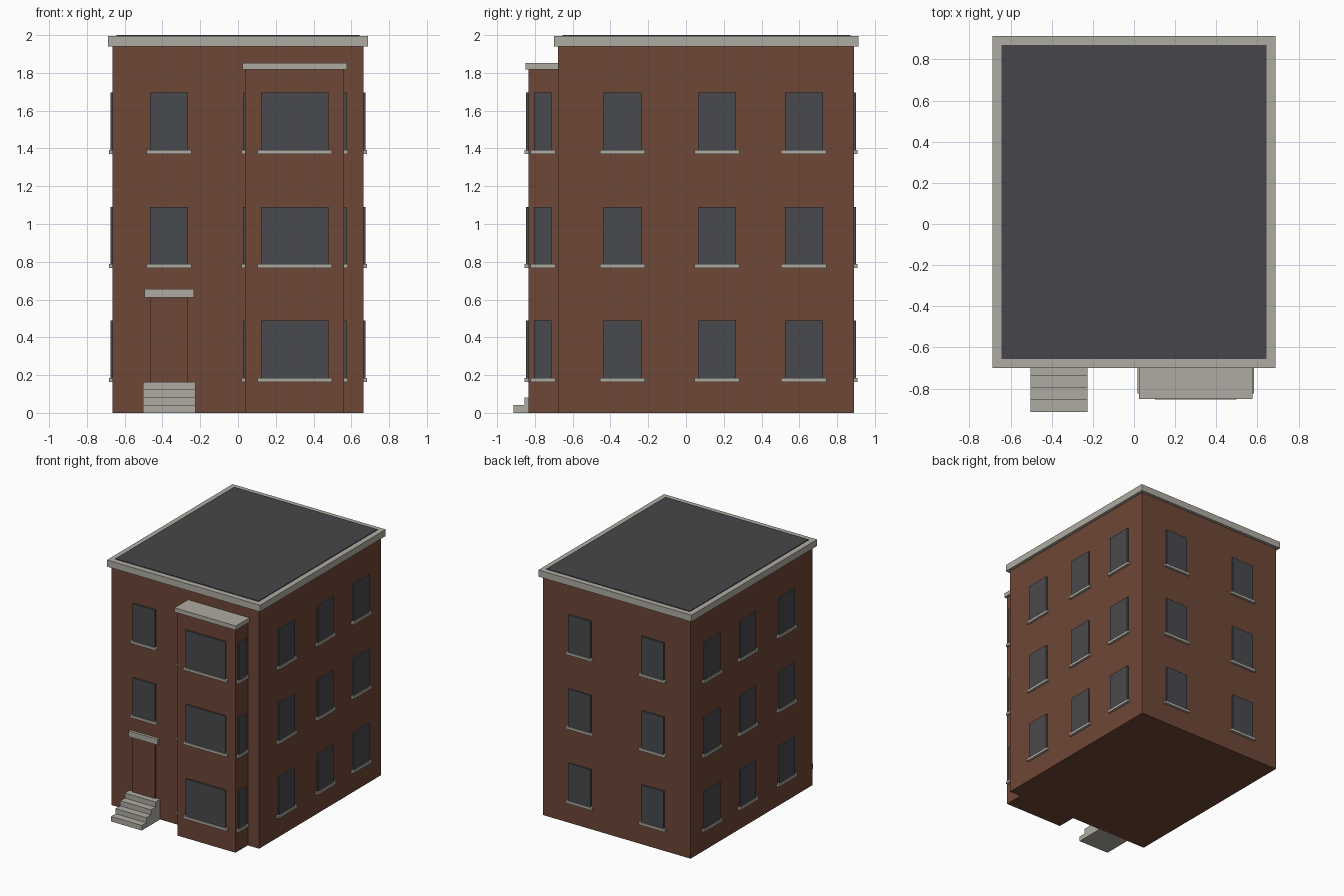
import bpy
import bmesh
from mathutils import Vector

if "Cube" in bpy.data.objects:
    bpy.data.objects.remove(bpy.data.objects["Cube"], do_unlink=True)


def material(name, rgb):
    m = bpy.data.materials.new(name)
    m.use_nodes = True
    col = (*rgb, 1.0)
    m.diffuse_color = col
    bsdf = m.node_tree.nodes["Principled BSDF"]
    bsdf.inputs["Base Color"].default_value = col
    bsdf.inputs["Roughness"].default_value = 0.8
    return m


brick = material("brick", (0.155, 0.063, 0.037))
stone = material("pale stone", (0.43, 0.41, 0.36))
glass = material("dark glass", (0.066, 0.067, 0.075))
roofing = material("dark roofing", (0.062, 0.061, 0.069))


def finish(name, bm, mat):
    bmesh.ops.recalc_face_normals(bm, faces=bm.faces)
    me = bpy.data.meshes.new(name)
    bm.to_mesh(me)
    bm.free()
    me.materials.append(mat)
    ob = bpy.data.objects.new(name, me)
    bpy.context.collection.objects.link(ob)
    return ob


def box(name, x, y, z, mat):
    """Box from (min, max) pairs on each axis."""
    bm = bmesh.new()
    bmesh.ops.create_cube(bm, size=1)
    for v in bm.verts:
        v.co = Vector([(r[0] + r[1]) / 2 + c * (r[1] - r[0])
                       for c, r in zip(v.co, (x, y, z))])
    return finish(name, bm, mat)


W, FRONT, BACK = 0.664, -0.677, 0.889      # main walls
BAY_L, BAY_R, BAY_Y = 0.038, 0.562, -0.834  # bay walls
FLOORS = (0.185, 0.788, 1.392)             # window sill heights
SINK = 0.01                                # depth set into the wall


def wall_box(name, side, wall, centre, width, z, out, mat):
    """Box standing proud of a wall: side is the outward axis and sign."""
    sign = 1 if side[0] == "+" else -1
    depth = sorted((wall - sign * SINK, wall + sign * out))
    span = (centre - width / 2, centre + width / 2)
    if side[1] == "x":
        return box(name, depth, span, z, mat)
    return box(name, span, depth, z, mat)


def window(name, side, wall, centre, width, z):
    wall_box(name, side, wall, centre, width, (z, z + 0.303), 0.012, glass)
    wall_box(name + "_sill", side, wall, centre, width + 0.04,
             (z - 0.021, z), 0.02, stone)


# Main block, cornice and roof
box("main_walls", (-W, W), (FRONT, BACK), (0, 1.94), brick)
box("cornice", (-0.688, 0.688), (-0.7, 0.913), (1.94, 1.994), stone)
box("roof", (-0.644, 0.644), (-0.655, 0.87), (1.98, 2.0), roofing)

# Bay with its cap
box("bay_walls", (BAY_L, BAY_R), (BAY_Y, FRONT + SINK), (0, 1.818), brick)
box("bay_cap", (0.024, 0.576), (-0.85, FRONT + SINK), (1.818, 1.853), stone)

# Windows on every floor
for f, z in enumerate(FLOORS, 1):
    if f > 1:
        window(f"front_window_{f}", "-y", FRONT, -0.365, 0.2, z)
    window(f"bay_front_window_{f}", "-y", BAY_Y, 0.3, 0.356, z)
    window(f"bay_left_window_{f}", "+x", BAY_R, -0.758, 0.092, z)
    window(f"bay_right_window_{f}", "-x", BAY_L, -0.758, 0.092, z)
    for i, y in enumerate((-0.336, 0.164, 0.624), 1):
        window(f"left_window_{f}_{i}", "+x", W, y, 0.2, z)
        window(f"right_window_{f}_{i}", "-x", -W, y, 0.2, z)
    for i, x in enumerate((-0.328, 0.328), 1):
        window(f"back_window_{f}_{i}", "+y", BACK, x, 0.2, z)

# Door and lintel
wall_box("door", "-y", FRONT, -0.365, 0.2, (0.164, 0.61), 0.012, brick)
wall_box("door_lintel", "-y", FRONT, -0.364, 0.26, (0.61, 0.657), 0.022, stone)

# Entrance steps: stepped side profile extruded across their width
RISE, TREAD, COUNT = 0.041, 0.059, 4
profile = [(FRONT, 0), (FRONT - COUNT * TREAD, 0)]
for i in range(COUNT):
    y = FRONT - (COUNT - i) * TREAD
    profile += [(y, (i + 1) * RISE), (y + TREAD, (i + 1) * RISE)]
bm = bmesh.new()
outline = [(FRONT, 0), (FRONT - COUNT * TREAD, 0)] + profile[2:]
face = bm.faces.new([bm.verts.new((-0.502, y, z)) for y, z in outline])
ext = bmesh.ops.extrude_face_region(bm, geom=[face])
bmesh.ops.translate(bm, vec=(0.276, 0, 0),
                    verts=[g for g in ext["geom"] if isinstance(g, bmesh.types.BMVert)])
finish("entrance_steps", bm, stone)
